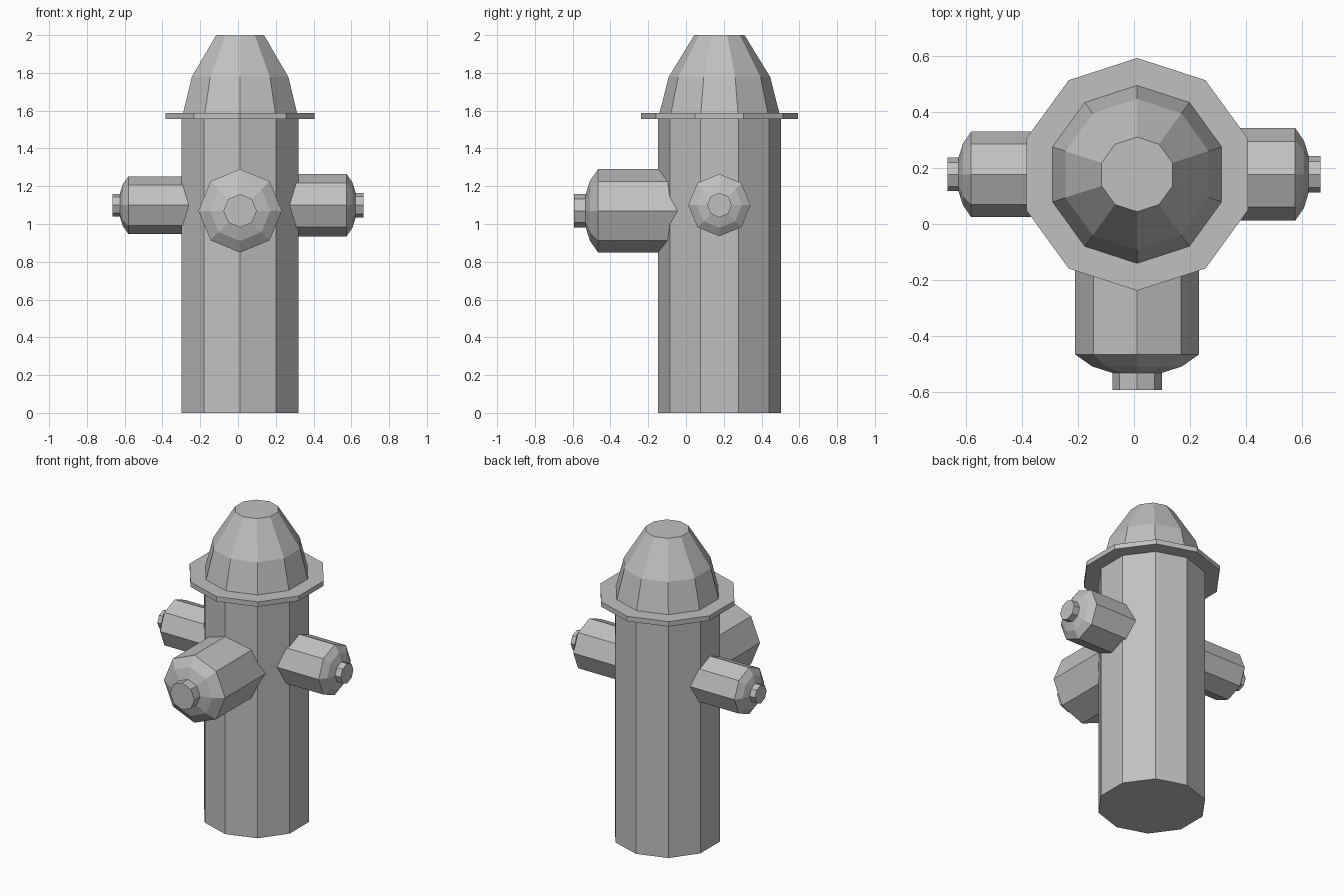
import bpy
import bmesh
from math import pi, cos, sin
from mathutils import Matrix, Vector

cube = bpy.data.objects.get("Cube")
if cube:
    bpy.data.objects.remove(cube, do_unlink=True)

grey = bpy.data.materials.new("cast_iron_grey")
grey.use_nodes = True
colour = (0.53, 0.53, 0.53, 1)
grey.diffuse_color = colour
grey.node_tree.nodes["Principled BSDF"].inputs["Base Color"].default_value = colour

CX, CY = 0.011, 0.177


def lathe(name, profile, sides, origin, turn=Matrix()):
    """Spin (radius, distance) pairs into a closed, flat-sided solid."""
    bm = bmesh.new()
    rings = []
    for r, d in profile:
        angles = [pi / 2 + 2 * pi * i / sides for i in range(sides)]
        rings.append([bm.verts.new((r * cos(a), r * sin(a), d)) for a in angles])
    for low, high in zip(rings, rings[1:]):
        for i in range(sides):
            j = (i + 1) % sides
            bm.faces.new((low[i], low[j], high[j], high[i]))
    bm.faces.new(rings[0][::-1])
    bm.faces.new(rings[-1])
    bm.transform(Matrix.Translation(Vector(origin)) @ turn)
    bmesh.ops.recalc_face_normals(bm, faces=bm.faces)
    mesh = bpy.data.meshes.new(name)
    bm.to_mesh(mesh)
    bm.free()
    mesh.materials.append(grey)
    obj = bpy.data.objects.new(name, mesh)
    bpy.context.collection.objects.link(obj)
    return obj


# Barrel, brim and domed bonnet
lathe("barrel", [(0.325, 0), (0.325, 1.56)], 10, (CX, CY, 0))
lathe("brim", [(0.415, 1.555), (0.415, 1.587)], 10, (CX, CY, 0))
lathe("bonnet", [(0.319, 1.58), (0.269, 1.778), (0.133, 2)], 10, (CX, CY, 0))


def nozzle(side, height, turn, radius, mid, stub, stops):
    """Outlet with a rounded cap and a small operating nut."""
    shoulder, bend, cap, tip = stops
    origin = (CX, CY, height)
    lathe(side + "_outlet",
          [(radius, 0.1), (radius, shoulder), (mid, bend), (stub, cap)],
          8, origin, turn)
    lathe(side + "_nut", [(stub, cap - 0.02), (stub, tip)], 8, origin, turn)


# Large front outlet and two smaller side outlets
nozzle("front", 1.07, Matrix.Rotation(pi / 2, 4, "X"),
       0.221, 0.16, 0.088, (0.642, 0.685, 0.708, 0.769))
nozzle("left", 1.10, Matrix.Rotation(pi / 2, 4, "Y"),
       0.165, 0.12, 0.065, (0.564, 0.595, 0.612, 0.654))
nozzle("right", 1.10, Matrix.Rotation(-pi / 2, 4, "Y"),
       0.152, 0.11, 0.06, (0.592, 0.621, 0.637, 0.676))
